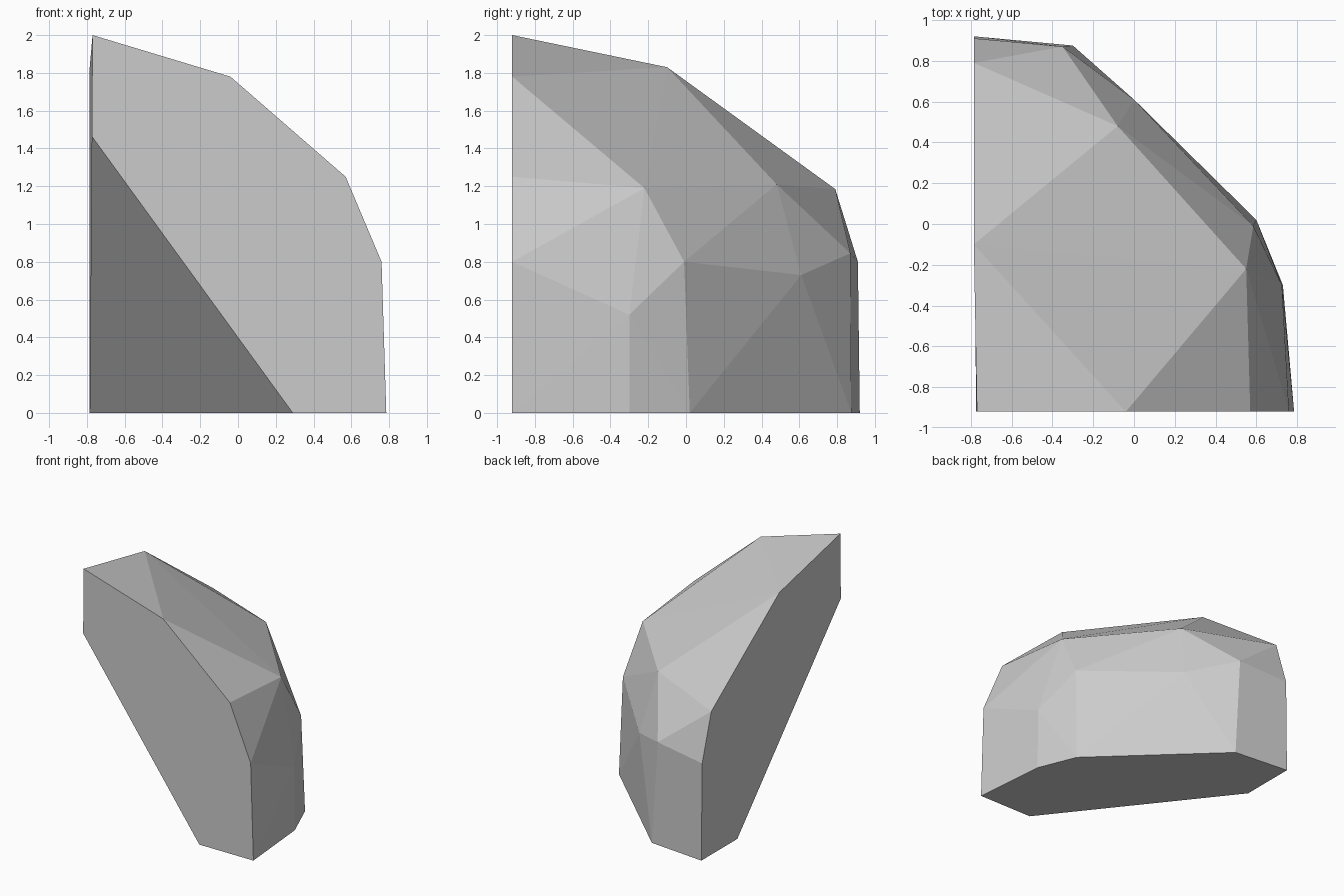
import bpy
import bmesh
from mathutils import Vector

default_cube = bpy.data.objects.get("Cube")
if default_cube:
    bpy.data.objects.remove(default_cube, do_unlink=True)

LEFT_X, FRONT_Y = -0.785, -0.92


def make_material(name, colour):
    material = bpy.data.materials.new(name)
    material.use_nodes = True
    material.diffuse_color = colour
    material.node_tree.nodes["Principled BSDF"].inputs["Base Color"].default_value = colour
    return material


# Outlines of the three flat walls that meet in one corner
front_outline = [(-0.77, 2.0), (-0.04, 1.78), (0.57, 1.25), (0.76, 0.8), (0.785, 0)]
side_outline = [(-0.1, 1.83), (0.79, 1.185), (0.91, 0.8), (0.92, 0)]
base_outline = [(0.73, -0.3), (0.6, 0.02), (-0.3, 0.875)]

# Ridge points of the rounded outer surface
ridge = [(0.55, -0.22, 1.19), (-0.08, 0.48, 1.21), (0.585, -0.01, 0.8),
         (0, 0.61, 0.73), (-0.35, 0.87, 0.845), (0.725, -0.3, 0.52)]

corner = Vector((LEFT_X, FRONT_Y, 0))
points = [corner]
points += [(x, FRONT_Y, z) for x, z in front_outline]
points += [(LEFT_X, y, z) for y, z in side_outline]
points += [(x, y, 0) for x, y in base_outline]
points += ridge

# Faceted boulder: wrap the points in a tight shell
bm = bmesh.new()
for point in points:
    bm.verts.new(point)
hull = bmesh.ops.convex_hull(bm, input=bm.verts[:])
unused = {v for v in hull["geom_interior"] + hull["geom_unused"]
          if isinstance(v, bmesh.types.BMVert)}
bmesh.ops.delete(bm, geom=list(unused), context="VERTS")

# Slice off the inner corner with a slanted plane
reach = Vector((1.075, 1.37, 1.48))
normal = Vector([-1 / r for r in reach]).normalized()
on_plane = corner + Vector((reach.x, 0, 0))
cut = bmesh.ops.bisect_plane(
    bm, geom=bm.verts[:] + bm.edges[:] + bm.faces[:],
    plane_co=on_plane, plane_no=normal, clear_outer=True)
rim = [e for e in cut["geom_cut"] if isinstance(e, bmesh.types.BMEdge)]
bmesh.ops.holes_fill(bm, edges=rim, sides=0)

# Merge the triangles of flat walls into clean faces
bmesh.ops.dissolve_limit(bm, angle_limit=0.02, verts=bm.verts[:], edges=bm.edges[:])
bmesh.ops.recalc_face_normals(bm, faces=bm.faces[:])

mesh = bpy.data.meshes.new("rock_chunk")
bm.to_mesh(mesh)
bm.free()
mesh.materials.append(make_material("stone_grey", (0.6, 0.6, 0.6, 1)))
rock = bpy.data.objects.new("rock_chunk", mesh)
bpy.context.collection.objects.link(rock)
